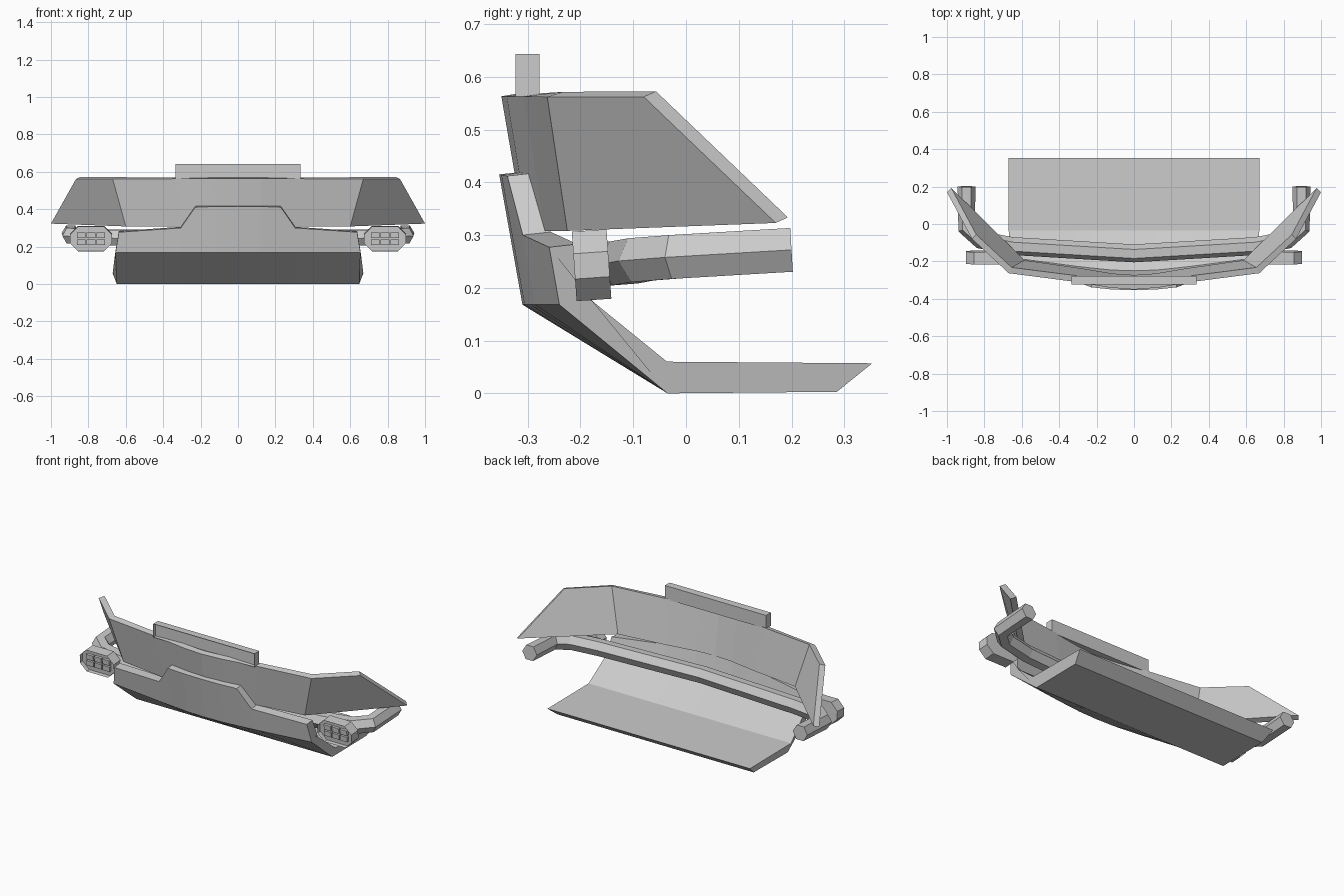
import bpy, bmesh
from math import radians
from mathutils import Matrix, Vector

if "Cube" in bpy.data.objects:
    bpy.data.objects.remove(bpy.data.objects["Cube"])


def add_object(name, bm):
    bmesh.ops.recalc_face_normals(bm, faces=bm.faces)
    mesh = bpy.data.meshes.new(name)
    bm.to_mesh(mesh)
    bm.free()
    ob = bpy.data.objects.new(name, mesh)
    bpy.context.collection.objects.link(ob)
    return ob


def loft(bm, rings, closed):
    rows = [[bm.verts.new(p) for p in r] for r in rings]
    n = len(rows[0])
    for a, b in zip(rows, rows[1:]):
        for j in range(n if closed else n - 1):
            k = (j + 1) % n
            bm.faces.new((a[j], b[j], b[k], a[k]))
    if closed:
        bm.faces.new(rows[0])
        bm.faces.new(rows[-1][::-1])


def mirrored(half):
    """Stations from x = 0 outward become a full left-to-right run."""
    left = [[(-x, y, z) for x, y, z in ring] for ring in half[:0:-1]]
    return left + half


def framed_box(bm, outline, y0, y1, rim, depth):
    """Prism along y with a rimmed recess in its front face."""
    face = bm.faces.new([bm.verts.new((x, y0, z)) for x, z in outline])
    back = [bm.verts.new((x, y1, z)) for x, z in outline]
    n = len(back)
    for i in range(n):
        j = (i + 1) % n
        bm.faces.new((face.verts[j], face.verts[i], back[i], back[j]))
    bm.faces.new(back[::-1])
    bmesh.ops.inset_region(bm, faces=[face], thickness=rim)
    ext = bmesh.ops.extrude_discrete_faces(bm, faces=[face])
    for v in ext['faces'][0].verts:
        v.co.y += depth


# Upper bumper panel with swept-back wings: (bottom, top) per station
panel = [[(0, -.306, .308), (0, -.35, .563)],
         [(.12, -.298, .308), (.13, -.34, .563)],
         [(.3, -.268, .308), (.33, -.307, .563)],
         [(.6, -.225, .308), (.67, -.263, .562)],
         [(1.0, .17, .323), (.866, -.08, .562)]]
bm = bmesh.new()
loft(bm, mirrored(panel), False)
upper = add_object("upper_bumper_panel", bm)
if upper.data.polygons[4].normal.y > 0:
    upper.data.flip_normals()
solid = upper.modifiers.new("thickness", 'SOLIDIFY')
solid.thickness = .034
solid.offset = -1
solid.use_even_offset = True

# Lower skid plate: raised front, sloped ramp and flat floor
half = []
for x, off, top in [(0, 0, .415), (.12, .004, .414), (.228, .015, .412),
                    (.306, .024, .30), (.655, .07, .277)]:
    end = x > .6
    xt, xf, xi = (.637, .648, .67) if end else (x, x, x)
    yt = -.31 - .18 * (top - .17) + off
    half.append([(xt, yt, top), (x, -.31 + off, .168), (xf, -.035, 0),
                 (xf, .286, .003), (xi, .353, .057), (xi, -.036, .06),
                 (x, -.25 + off, .177), (xt, yt + .053, top + .006)])
bm = bmesh.new()
loft(bm, mirrored(half), True)
add_object("skid_plate", bm)

# Light bar on top of the panel
bm = bmesh.new()
framed_box(bm, [(-.335, .563), (.335, .563), (.335, .643), (-.335, .643)],
           -.323, -.278, .016, .02)
add_object("light_bar", bm)

# Fog lamps: octagonal housings with a grid of lenses
cx, cz, w, h, c = .786, .243, .112, .066, .042
octagon = [(cx + sx * (w - dx), cz + sz * (h - dz)) for sx, sz, dx, dz in
           [(-1, -1, c, 0), (1, -1, c, 0), (1, -1, 0, c), (1, 1, 0, c),
            (1, 1, c, 0), (-1, 1, c, 0), (-1, 1, 0, c), (-1, -1, 0, c)]]
bm = bmesh.new()
framed_box(bm, octagon, -.212, -.146, .018, .025)
for i in (-1, 0, 1):
    for k in (-1, 1):
        bmesh.ops.create_cube(bm, size=1, matrix=Matrix.Translation(
            (cx + i * .053, -.19, cz + k * .019)) @ Matrix.Diagonal((.046, .024, .03, 1)))
bmesh.ops.rotate(bm, verts=bm.verts, cent=Vector((cx, -.178, cz)),
                 matrix=Matrix.Rotation(radians(4), 3, 'X'))
lamps = add_object("fog_lamps", bm)
lamps.modifiers.new("mirror", 'MIRROR')

# Six-sided support tube wrapping around behind the panels
path = [(0, -.157, .245), (.65, -.118, .248), (.82, -.085, .254),
        (.895, -.02, .259), (.895, .2, .272)]
path = [(-x, y, z) for x, y, z in path[:0:-1]] + path
curve = bpy.data.curves.new("support_tube", 'CURVE')
curve.dimensions = '3D'
curve.bevel_depth = .048
curve.bevel_resolution = 1
curve.use_fill_caps = True
spline = curve.splines.new('POLY')
spline.points.add(len(path) - 1)
for p, co in zip(spline.points, path):
    p.co = (*co, 1)
spline.use_smooth = False
tube = bpy.data.objects.new("support_tube", curve)
bpy.context.collection.objects.link(tube)
